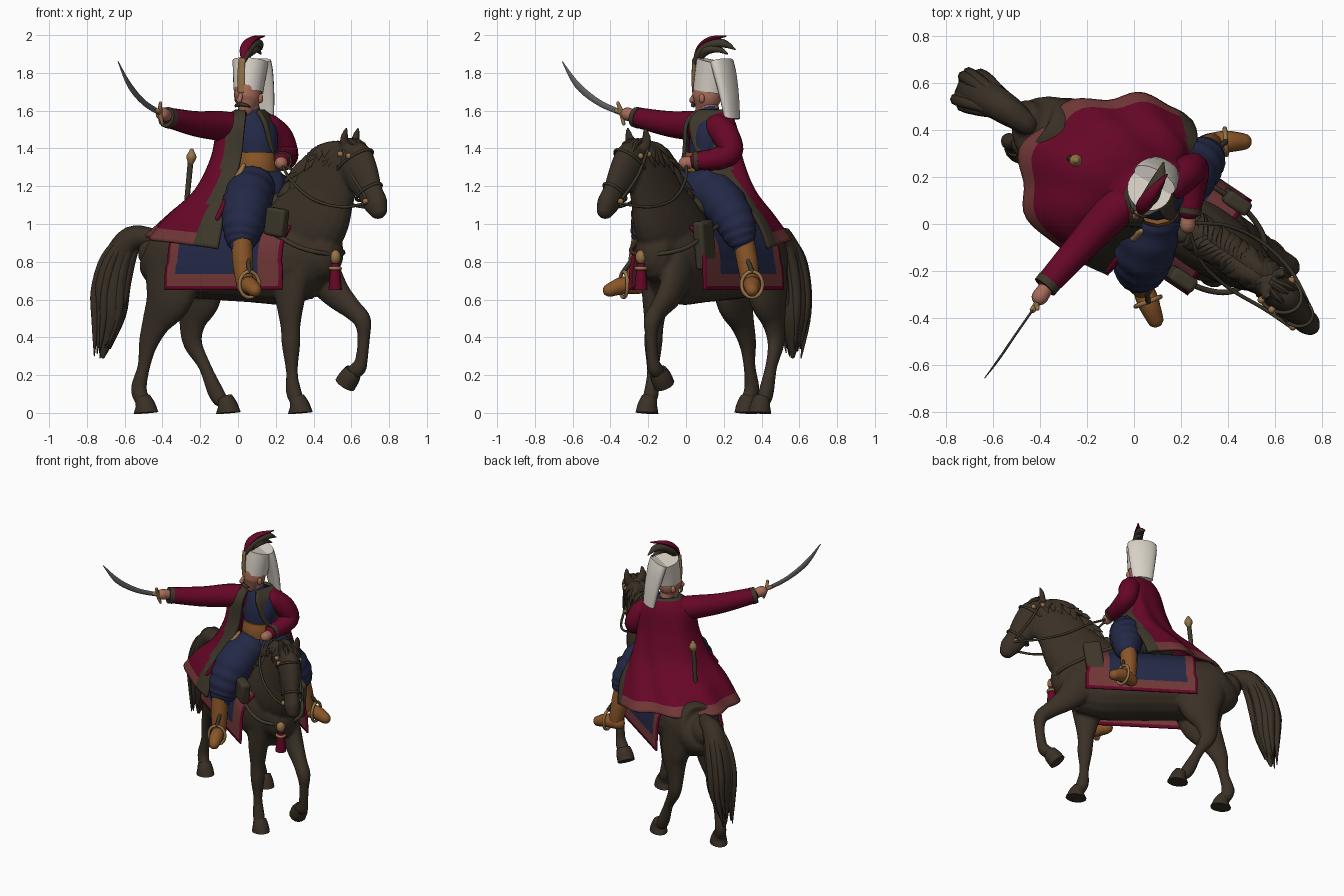
import bpy, bmesh, math, random
from mathutils import Vector, Matrix
random.seed(4)

def material(name, r, g, b):
    m = bpy.data.materials.new(name)
    m.diffuse_color = (r, g, b, 1)
    return m

HIDE = material("dark brown hide", .042, .03, .019)
FUR = material("olive fur and leather", .047, .038, .023)
RED = material("crimson cloth", .135, .002, .02)
TRIM = material("faded red trim", .165, .038, .038)
BLUE = material("navy cloth", .017, .022, .062)
WHITE = material("off white felt", .7, .65, .58)
SKIN = material("skin", .38, .15, .1)
TAN = material("tan leather", .25, .092, .021)
GOLD = material("old gold", .3, .17, .065)
STEEL = material("steel", .12, .12, .13)
# horse space: x forward, y to its left
HORSE = Matrix.Translation((.067, .1, 0)) @ Matrix.Rotation(math.radians(-34), 4, 'Z')
WORLD = Matrix.Identity(4)

def spline(pts, sub):
    """Catmull-Rom resampling of tuples of any size."""
    out, n = [], len(pts)
    for i in range(n - 1):
        a, b, c, d = pts[max(i - 1, 0)], pts[i], pts[i + 1], pts[min(i + 2, n - 1)]
        for k in range(sub):
            t = k / sub
            out.append(tuple(.5 * (2 * q + (r - p) * t + (2 * p - 5 * q + 4 * r - s) * t * t
                             + (3 * q - p - 3 * r + s) * t ** 3) for p, q, r, s in zip(a, b, c, d)))
    return out + [tuple(pts[-1])]

def finish(name, bm, mats, M=WORLD, angle=.8):
    bmesh.ops.recalc_face_normals(bm, faces=bm.faces)
    me = bpy.data.meshes.new(name)
    bm.to_mesh(me)
    bm.free()
    for m in mats:
        me.materials.append(m)
    for p in me.polygons:
        p.use_smooth = True
    me.set_sharp_from_angle(angle=angle)
    ob = bpy.data.objects.new(name, me)
    bpy.context.collection.objects.link(ob)
    ob.matrix_world = M
    return ob

def add_tube(bm, pts, side, n, sub, rounded):
    """Sweep an ellipse along points (x, y, z, side radius, other radius)."""
    rows = spline([p if len(p) == 5 else (*p, p[3]) for p in pts], sub)
    P = [Vector(r[:3]) for r in rows]
    T = [(P[min(i + 1, len(P) - 1)] - P[max(i - 1, 0)]).normalized() for i in range(len(P))]
    secs = [(p, t, max(r[3], .001), max(r[4], .001)) for p, t, r in zip(P, T, rows)]
    if rounded:
        for end, sg in ((0, -1), (-1, 1)):
            p, t, a, b = secs[end]
            m = min(a, b)
            extra = [(p + t * sg * m * o, t, a * k, b * k) for o, k in ((.5, .86), (.85, .52), (1, .12))]
            secs = extra[::-1] + secs if sg < 0 else secs + extra
    prev = None
    for p, t, a, b in secs:
        s = Vector(side) - t * t.dot(Vector(side))
        s = s.normalized() if s.length > .05 else t.orthogonal().normalized()
        u = t.cross(s)
        ring = [bm.verts.new(p + s * a * math.cos(k * math.tau / n) + u * b * math.sin(k * math.tau / n))
                for k in range(n)]
        if prev:
            for k in range(n):
                bm.faces.new((prev[k], prev[k - 1], ring[k - 1], ring[k]))
        else:
            bm.faces.new(ring)
        prev = ring
    bm.faces.new(prev[::-1])

def tube(name, paths, mat, side=(0, 1, 0), n=14, sub=5, rounded=True, M=WORLD):
    bm = bmesh.new()
    for p in paths:
        add_tube(bm, p, side, n, sub, rounded)
    return finish(name, bm, [mat], M)

def ball(name, c, r, mat, M=WORLD):
    bm = bmesh.new()
    bmesh.ops.create_uvsphere(bm, u_segments=18, v_segments=12, radius=1,
                              matrix=Matrix.Translation(c) @ Matrix.Diagonal((*r, 1)))
    return finish(name, bm, [mat], M)

def hoop(name, c, axis, a, b, r, mat, M=WORLD):
    ax = Vector(axis).normalized()
    s = (Vector((0, 1, 0)) - ax * ax.y).normalized()
    u = ax.cross(s)
    pts = [(*(Vector(c) + s * a * math.cos(k * math.tau / 16) + u * b * math.sin(k * math.tau / 16)), r)
           for k in range(17)]
    return tube(name, [pts], mat, side=axis, n=8, sub=2, M=M)

# ---- horse: trunk, neck, head and legs fused into one skin
trunk = [(-.62, 0, .86, .08, .1), (-.58, 0, .84, .14, .17), (-.45, 0, .82, .18, .2), (-.25, 0, .8, .19, .2),
         (0, 0, .785, .2, .2), (.2, 0, .8, .19, .23), (.35, 0, .84, .17, .23), (.45, 0, .85, .12, .16)]
neck = [(.22, 0, .9, .15, .21), (.38, 0, 1.02, .135, .225), (.48, 0, 1.18, .1, .185),
        (.57, -.005, 1.31, .075, .145), (.63, -.01, 1.38, .06, .08)]
head = [(.62, 0, 1.38, .05, .065), (.67, -.015, 1.34, .072, .11), (.735, -.03, 1.25, .067, .1),
        (.795, -.045, 1.165, .05, .074), (.837, -.055, 1.105, .053, .069), (.857, -.06, 1.07, .044, .052)]
hind_r = [(-.42, -.09, .82, .09, .18), (-.445, -.11, .62, .078, .145), (-.525, -.115, .48, .052, .085),
          (-.575, -.115, .37, .04, .056), (-.6, -.12, .25, .03, .035), (-.63, -.125, .13, .038, .044),
          (-.605, -.13, .07, .037, .042)]
hind_l = [(-.42, .09, .82, .09, .18), (-.42, .12, .62, .078, .145), (-.46, .13, .48, .052, .08),
          (-.465, .14, .37, .04, .055), (-.4, .155, .25, .03, .035), (-.34, .165, .12, .038, .044),
          (-.31, .17, .07, .037, .042)]
fore_r = [(.32, -.09, .8, .07, .13), (.32, -.1, .6, .062, .085), (.325, -.105, .46, .048, .055),
          (.33, -.107, .36, .046, .05), (.335, -.107, .22, .03, .032), (.345, -.107, .12, .038, .042),
          (.365, -.107, .07, .038, .04)]
fore_l = [(.36, .09, .78, .075, .13), (.47, .1, .64, .06, .085), (.58, .1, .55, .047, .057),
          (.645, .1, .49, .046, .048), (.655, .1, .4, .032, .034), (.64, .1, .28, .032, .034),
          (.62, .1, .235, .04, .042), (.575, .1, .21, .037, .037)]
ears = [[(.63, s * .045, 1.41, .03, .022), (.635, s * .055, 1.46, .026, .018), (.65, s * .055, 1.51, .008, .008)]
        for s in (-1, 1)]
horse = tube("horse_body", [trunk, neck, head, hind_r, hind_l, fore_r, fore_l] + ears, HIDE, n=20, M=HORSE)
rm = horse.modifiers.new("fuse", 'REMESH')
rm.mode, rm.voxel_size, rm.use_smooth_shade = 'VOXEL', .011, True
sm = horse.modifiers.new("soften", 'SMOOTH')
sm.factor, sm.iterations = .5, 4

for name, u, w in (("hind_right", -.585, -.13), ("hind_left", -.265, .175), ("fore_right", .385, -.107)):
    tube(name + "_hoof", [[(u - .018, w, .08, .042), (u, w, .04, .053), (u + .005, w, 0, .058, .07)]],
         HIDE, rounded=False, M=HORSE)
tube("raised_hoof", [[(.59, .1, .225, .045), (.565, .1, .19, .056), (.535, .1, .15, .058)]], HIDE, rounded=False, M=HORSE)

# ---- tail and mane built of locks
tail = [(-.46, .43, .93, .05), (-.56, .5, .92, .07), (-.63, .54, .82, .08), (-.67, .56, .65, .09),
        (-.68, .565, .49, .075), (-.715, .565, .3, .012)]
locks = [tail]
for k in range(24):
    a, r, dz = random.uniform(0, 6.28), random.uniform(.045, .085), random.uniform(-.02, .2)
    locks.append([(x + r * f * math.cos(a), y + r * f * math.sin(a), z + dz * g, q) for (x, y, z, _), f, g, q in
                  zip(tail, (.2, .6, .95, 1.1, 1.0, .6), (0, 0, 0, .2, .6, 1), (.015, .02, .026, .026, .02, .003))])
tube("tail", locks, HIDE, n=8, sub=4)
crest = spline([(.2, 1.1), (.31, 1.28), (.42, 1.4), (.52, 1.45), (.62, 1.44)], 5)
mane = []
for i, (u, z) in enumerate(crest):
    for s in (-1, 1):
        L = random.uniform(.08, .15)
        q = random.uniform(-.03, .02)
        mane.append([(u + .02, 0, z - .035, .03, .02), (u - .005, s * .036, z - .028, .03, .012),
                     (u - .01 + q, s * .07, z - L * .7, .022, .008), (u - .02 + 2 * q, s * .082, z - L, .003)])
mane += [[(.63, w, 1.44, .016), (.7, w * 1.3, 1.42, .016), (.75, w * 1.5, 1.33, .004)] for w in (-.03, 0, .02)]
tube("mane", mane, HIDE, side=(1, 0, 0), n=7, sub=3, M=HORSE)

# ---- saddle cloth with red edge and faded border
prof = spline([(-.245, .65), (-.235, .8), (-.205, .92), (-.1, 1.02), (0, 1.05),
               (.1, 1.02), (.205, .92), (.235, .8), (.245, .65)], 5)
us = [-.375, -.36, -.335, -.31, -.2, -.1, 0, .1, .2, .28, .33, .35]
bm = bmesh.new()
g = [[bm.verts.new((u * (1.03 if z < .8 else 1), w, z)) for w, z in prof] for u in us]
for i in range(len(us) - 1):
    for j in range(len(prof) - 1):
        f = bm.faces.new((g[i][j], g[i + 1][j], g[i + 1][j + 1], g[i][j + 1]))
        e, zz = min(i, len(us) - 2 - i), min(j, len(prof) - 2 - j)
        f.material_index = 2 if e == 0 or zz == 0 else 1 if e < 3 or zz < 3 else 0
cloth = finish("saddle_cloth", bm, [BLUE, TRIM, RED], HORSE)
cloth.modifiers.new("thick", 'SOLIDIFY').thickness = .012
tube("saddle", [[(-.2, 0, 1.1, .15, .05), (-.1, 0, 1.07, .17, .05), (.1, 0, 1.07, .16, .05), (.2, 0, 1.13, .08, .04)]],
     FUR, M=HORSE)

# ---- tack: bridle, reins, breast strap, bags, tassel
AX = (.06, -.015, -.09)
hoop("noseband", (.785, -.045, 1.17), AX, .057, .082, .008, FUR, HORSE)
hoop("browband", (.68, -.02, 1.33), AX, .077, .115, .008, FUR, HORSE)
for s, tag in ((-1, "right"), (1, "left")):
    tube("cheek_strap_" + tag, [[(.64, s * .065, 1.39, .008), (.71, s * .072 - .02, 1.26, .008),
                               (.8, s * .055 - .04, 1.14, .008)]], FUR, n=8, M=HORSE)
    for c in ((.69, s * .075 - .02, 1.36), (.63, s * .075 - .01, 1.37), (.805, s * .055 - .05, 1.12)):
        ball("bridle_stud_" + tag, c, (.016,) * 3, GOLD, HORSE)
    tube("rein_" + tag, [[(.81, s * .06 - .05, 1.11, .008), (.66, s * .1 - .01, 1.09, .008), (.48, s * .12, 1.13, .008),
                        (.32, s * .09, 1.23, .008), (.19, .01, 1.32, .008)]], FUR, n=8, M=HORSE)
    tube("breast_strap_" + tag, [[(.15, s * .2, 1.0, .012), (.3, s * .2, .94, .012), (.42, s * .178, .88, .012),
                                (.51, s * .12, .85, .012), (.56, 0, .835, .012)]], FUR, n=8, M=HORSE)
    bm = bmesh.new()
    tilt = Matrix.Rotation(.15, 4, 'Y')
    h, zc = (.15, 1.01) if s < 0 else (.26, .89)
    bmesh.ops.create_cube(bm, size=1, matrix=Matrix.Translation((.3, s * .2, zc)) @ tilt @ Matrix.Diagonal((.12, .065, h, 1)))
    bag = finish("saddle_bag_" + tag, bm, [FUR], HORSE)
    bv = bag.modifiers.new("round", 'BEVEL')
    bv.width, bv.segments = .018, 3
ball("tassel_knob", (.56, -.03, .825), (.03, .03, .038), GOLD, HORSE)
tube("tassel", [[(.56, -.03, .79, .022), (.56, -.03, .72, .03), (.56, -.03, .65, .036)]], RED, rounded=False, M=HORSE)
hoop("tassel_band", (.56, -.03, .765), (0, .01, 1), .026, .026, .01, GOLD, HORSE)

# ---- rider's legs, boots, stirrups
legs = {"right": ([(.08, .04, 1.2, .12), (.05, -.09, 1.12, .13), (.03, -.17, 1.01, .118), (.02, -.21, .92, .09), (.02, -.23, .88, .06)],
                  [(.02, -.23, .93, .056), (.025, -.25, .8, .056), (.035, -.27, .69, .047)],
                  [(.03, -.25, .672, .043), (.06, -.33, .675, .047), (.09, -.405, .65, .036)]),
        "left": ([(.13, .1, 1.2, .12), (.22, .19, 1.12, .118), (.28, .26, 1.01, .105), (.3, .29, .93, .085), (.3, .305, .89, .06)],
                 [(.3, .3, .94, .056), (.315, .325, .8, .056), (.33, .34, .69, .047)],
                 [(.31, .34, .672, .043), (.39, .35, .675, .047), (.465, .35, .65, .036)])}
for tag, (trouser, shaft, foot) in legs.items():
    rows = spline(trouser, 6)
    folds = [(*p[:3], p[3] * (1 + .03 * math.sin(i * 1.9))) for i, p in enumerate(rows)]
    tube("trouser_" + tag, [folds], BLUE, n=18, sub=2)
    tube("boot_" + tag, [shaft, foot], TAN)
    m, d = Vector(foot[1][:3]), Vector(foot[2][:3]) - Vector(foot[0][:3])
    hoop("stirrup_" + tag, m + Vector((0, 0, .005)), (d.x, d.y, 0), .056, .068, .01, GOLD)
    k = Vector(trouser[2][:3]) * .9 + Vector((.067, .1, 1)) * .1
    tube("stirrup_strap_" + tag, [[(*k, .012), (*(m + Vector((0, 0, .075))), .012)]], FUR, n=8)

# ---- torso, sash, dagger
tube("shirt", [[(.1, .1, 1.16, .12, .13), (.1, .11, 1.3, .1, .095), (.09, .12, 1.45, .1, .125),
                (.075, .125, 1.54, .08, .1), (.07, .125, 1.6, .05, .05)]], BLUE)
tube("sash", [[(.1, .1, 1.27, .115, .11), (.1, .105, 1.32, .118, .112), (.1, .11, 1.37, .112, .105)]], TAN, rounded=False)
tube("dagger_sheath", [[(.0, -.06, 1.25, .014), (-.05, -.13, 1.15, .018), (-.11, -.2, 1.03, .012)]], RED, n=8)
tube("dagger_hilt", [[(.03, -.03, 1.31, .012), (.0, -.06, 1.25, .018)]], GOLD, n=8)

# ---- long coat: rings from the right front edge round the back to the left
rings = [(1.605, [.04, .05, .0, .08, -.015, .14, .03, .19, .08, .21, .14, .19, .11, .065]),
         (1.53, [.035, -.01, -.08, .02, -.1, .13, -.03, .22, .09, .265, .21, .23, .15, .015]),
         (1.35, [.015, -.025, -.11, .0, -.145, .14, -.06, .26, .1, .3, .21, .27, .2, .07]),
         (1.18, [-.04, -.1, -.19, -.02, -.23, .15, -.14, .3, .04, .36, .2, .35, .26, .25]),
         (1.05, [-.08, -.17, -.3, -.05, -.37, .18, -.27, .38, -.06, .45, .13, .45, .27, .38]),
         (.92, [-.11, -.22, -.38, -.06, -.49, .18, -.4, .43, -.15, .54, .1, .535, .25, .44])]
cols = [spline([(xy[i], xy[i + 1], z) for i in range(0, 14, 2)], 8) for z, xy in rings]
grid = list(zip(*[spline(c, 6) for c in zip(*cols)]))
NR, NC = len(grid), len(grid[0])
bm = bmesh.new()
vs = []
for i, row in enumerate(grid):
    t = i / (NR - 1)
    out = []
    for j, (x, y, z) in enumerate(row):
        s = j / (NC - 1)
        f = .024 * t ** 2 * math.sin(s * 34) * math.sin(math.pi * s)
        r = Vector((x - .08, y - .13, 0)).normalized()
        lift = t ** 3 * (.075 * math.sin(math.pi * s) - .05)
        out.append(bm.verts.new((x + r.x * f, y + r.y * f, z + lift)))
    vs.append(out)
for i in range(NR - 1):
    for j in range(NC - 1):
        f = bm.faces.new((vs[i][j], vs[i][j + 1], vs[i + 1][j + 1], vs[i + 1][j]))
        fur = 6 if i < 14 else 5 if i < 21 else 4
        f.material_index = 1 if min(j, NC - 2 - j) < fur or i < 2 else 2 if i >= NR - 4 else 0
coat = finish("long_coat", bm, [RED, FUR, TRIM])
coat.modifiers.new("thick", 'SOLIDIFY').thickness = .02

# ---- arms and hands
tube("sleeve_right", [[(-.02, .1, 1.51, .08), (-.1, .04, 1.52, .08), (-.22, -.09, 1.53, .068), (-.355, -.24, 1.56, .055)]], RED)
tube("cuff_right", [[(-.36, -.245, 1.56, .057), (-.38, -.268, 1.566, .055)]], FUR, rounded=False)
tube("hand_right", [[(-.36, -.25, 1.568, .03), (-.4, -.31, 1.582, .036)]], SKIN)
tube("sleeve_left", [[(.16, .17, 1.51, .075), (.22, .215, 1.46, .072), (.255, .235, 1.38, .065),
                    (.25, .16, 1.345, .06), (.235, .065, 1.335, .05)]], RED)
tube("cuff_left", [[(.237, .07, 1.335, .054), (.233, .045, 1.333, .053)]], FUR, rounded=False)
tube("hand_left", [[(.232, .045, 1.33, .03), (.228, -.005, 1.322, .035)]], SKIN)

# ---- sabre
tube("sabre_blade", [[(-.42, -.35, 1.592, .005, .015), (-.5, -.465, 1.645, .005, .017), (-.575, -.575, 1.735, .005, .018),
                    (-.635, -.655, 1.86, .002, .003)]], STEEL, side=(.8, -.58, 0), n=8, rounded=False)
tube("sabre_hilt", [[(-.41, -.36, 1.64, .009), (-.413, -.342, 1.59, .013), (-.4, -.33, 1.53, .009)],
                    [(-.43, -.365, 1.6, .014), (-.385, -.3, 1.575, .016), (-.35, -.255, 1.53, .012)]], GOLD, n=8)

# ---- head, turned toward the sword
F, S = Vector((-.5, -.866, 0)), (.866, -.5, 0)
C = Vector((.052, .11, 1.665))
tube("neck", [[(.07, .13, 1.57, .05), (.06, .12, 1.64, .05)]], SKIN)
tube("face", [[(*(C + F * .015 + Vector((0, 0, -.055))), .044, .052), (*C, .07, .078),
              (*(C + Vector((0, 0, .06))), .068, .077)]], SKIN, side=S)
nose = C + F * .082
tube("nose", [[(*(nose + Vector((0, 0, .025)) - F * .01), .01), (*(nose + F * .008 - Vector((0, 0, .01))), .015)]], SKIN)
for s in (-1, 1):
    v = Vector(S) * s
    ball("ear", C + v * .07 - F * .01, (.016, .016, .025), SKIN)
    tube("moustache", [[(*(nose - Vector((0, 0, .03))), .011), (*(nose + v * .03 - F * .012 - Vector((0, 0, .037))), .009),
                        (*(nose + v * .045 - F * .03 - Vector((0, 0, .045))), .003)]], FUR, n=8)

# ---- tall felt hat with back flap, plate and plume
tube("hat", [[(.056, .12, 1.7, .076, .085), (.06, .133, 1.78, .086, .09), (.067, .15, 1.86, .096, .095)]],
     WHITE, side=S, n=24, rounded=False)
tube("hat_flap", [[(.088, .188, 1.862, .098, .045), (.1, .205, 1.8, .097, .043), (.118, .228, 1.68, .084, .036),
                   (.13, .245, 1.555, .068, .028)]], WHITE, side=S, n=18, rounded=False)
p = Vector((.058, .118, 0)) + F * .086
tube("hat_plate", [[(p.x, p.y, 1.7, .02, .008), (p.x, p.y, 1.78, .022, .01), (p.x + .005, p.y + .002, 1.87, .02, .01)]],
     GOLD, side=S, n=10)
tube("dark_plume", [[(p.x + .01, p.y, 1.85, .01), (.045, .08, 1.91, .03, .026), (.08, .14, 1.95, .032, .028),
                     (.11, .2, 1.955, .026, .022), (.125, .26, 1.925, .004)],
                    [(.03, .07, 1.87, .012), (.075, .11, 1.92, .028, .024), (.1, .17, 1.925, .022, .018), (.12, .22, 1.9, .004)]],
     FUR, side=S, n=10)
tube("red_plume", [[(p.x + .01, p.y, 1.86, .008), (.035, .075, 1.93, .028, .018), (.075, .13, 1.977, .026, .016),
                    (.14, .21, 1.995, .004)]], RED, side=S, n=10)

# ---- mace carried behind
tube("mace_shaft", [[(-.275, .28, 1.08, .014), (-.25, .27, 1.34, .016)]], FUR, n=10)
tube("mace_head", [[(-.25, .27, 1.32, .014), (-.247, .27, 1.355, .028), (-.245, .27, 1.385, .014)]], GOLD, n=10)
